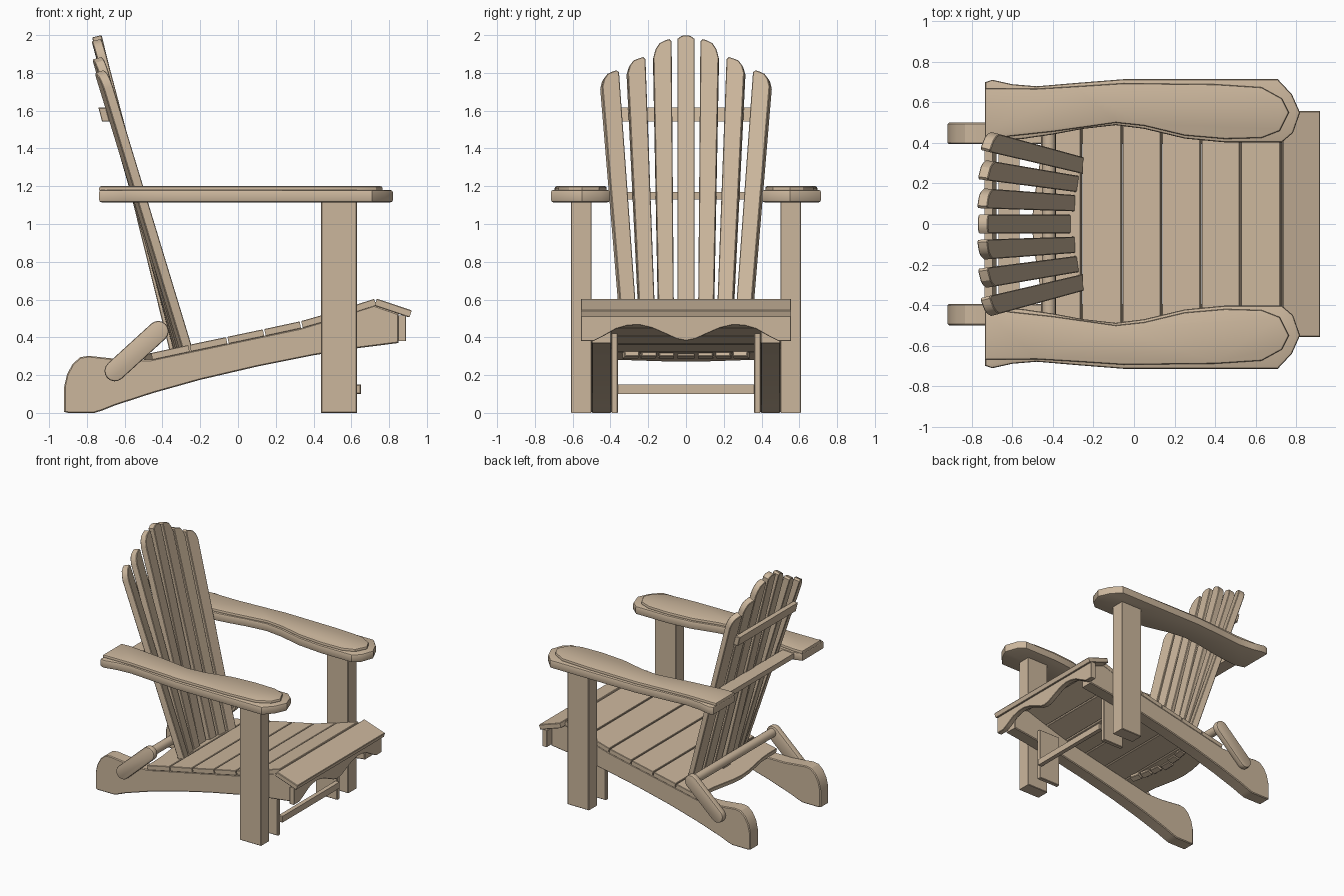
import bpy, bmesh, math
from mathutils import Vector

if "Cube" in bpy.data.objects:
    bpy.data.objects.remove(bpy.data.objects["Cube"])

wood = bpy.data.materials.new("tan wood")
wood.diffuse_color = (0.60, 0.47, 0.335, 1)
wood.use_nodes = True
wood.node_tree.nodes["Principled BSDF"].inputs["Base Color"].default_value = wood.diffuse_color

X, Y, Z = Vector((1, 0, 0)), Vector((0, 1, 0)), Vector((0, 0, 1))
O = Vector((0, 0, 0))


def prism(name, pts, d0, d1, u=X, v=Z, n=Y, origin=O, bevel=0.006, seg=1):
    """Extrude a flat outline (u, v) from d0 to d1 along n, softening the rim."""
    bm = bmesh.new()
    a = [bm.verts.new(origin + u * p + v * q + n * d0) for p, q in pts]
    b = [bm.verts.new(origin + u * p + v * q + n * d1) for p, q in pts]
    caps = [bm.faces.new(a), bm.faces.new(b[::-1])]
    k = len(pts)
    for i in range(k):
        j = (i + 1) % k
        bm.faces.new((a[i], b[i], b[j], a[j]))
    bmesh.ops.recalc_face_normals(bm, faces=bm.faces[:])
    if bevel:
        rim = list({e for f in caps for e in f.edges})
        bmesh.ops.bevel(bm, geom=rim, offset=bevel, segments=seg, affect='EDGES', profile=0.5)
    me = bpy.data.meshes.new(name)
    bm.to_mesh(me)
    bm.free()
    me.materials.append(wood)
    ob = bpy.data.objects.new(name, me)
    bpy.context.collection.objects.link(ob)
    return ob


def box(name, x0, x1, y0, y1, z0, z1, bevel=0.004):
    return prism(name, [(x0, z0), (x1, z0), (x1, z1), (x0, z1)], y0, y1, bevel=bevel)


def capsule(p, q, r, steps=8):
    """Outline of a bar with round ends."""
    ang = math.atan2(q[1] - p[1], q[0] - p[0])
    out = []
    for c, start in ((q, ang - math.pi / 2), (p, ang + math.pi / 2)):
        for i in range(steps + 1):
            t = start + math.pi * i / steps
            out.append((c[0] + r * math.cos(t), c[1] + r * math.sin(t)))
    return out


# side rails with rounded back feet
rail = [(-0.92, 0.005), (-0.92, 0.14), (-0.905, 0.205), (-0.875, 0.26), (-0.835, 0.295), (-0.79, 0.302),
        (-0.70, 0.292), (-0.60, 0.282), (-0.46, 0.282), (-0.06, 0.366), (0.33, 0.448), (0.52, 0.505),
        (0.72, 0.57), (0.85, 0.525), (0.85, 0.37), (0.63, 0.342), (0.40, 0.305), (0.10, 0.245),
        (-0.20, 0.175), (-0.45, 0.105), (-0.65, 0.04), (-0.72, 0.012), (-0.76, 0.0), (-0.90, 0.0)]

# armrest plan: lower board and raised top layer
arm = [(-0.735, 0.70), (-0.735, 0.435), (-0.66, 0.412), (-0.55, 0.42), (-0.40, 0.442), (-0.25, 0.47),
       (-0.09, 0.488), (0.05, 0.47), (0.25, 0.422), (0.45, 0.403), (0.73, 0.403), (0.785, 0.45),
       (0.82, 0.55), (0.78, 0.64), (0.71, 0.715), (-0.05, 0.715), (-0.28, 0.697), (-0.48, 0.68),
       (-0.60, 0.69), (-0.70, 0.712)]
arm_top = [(-0.735, 0.67), (-0.735, 0.432), (-0.66, 0.428), (-0.40, 0.456), (-0.09, 0.50), (0.05, 0.485),
           (0.25, 0.437), (0.45, 0.42), (0.63, 0.425), (0.72, 0.46), (0.765, 0.55), (0.73, 0.62),
           (0.63, 0.675), (0.40, 0.69), (-0.05, 0.695), (-0.28, 0.68), (-0.48, 0.668)]

for s, side in ((-1, "right"), (1, "left")):
    n = Y * s
    prism(side + "_side_rail", rail, 0.395, 0.50, n=n)
    box(side + "_front_post", 0.44, 0.63, *sorted((s * 0.50, s * 0.61)), 0, 1.12)
    box(side + "_inner_leg", 0.44, 0.63, *sorted((s * 0.36, s * 0.395)), 0, 0.42)
    prism(side + "_armrest", arm, 1.115, 1.18, v=n, n=Z, bevel=0.012, seg=2)
    prism(side + "_armrest_top", arm_top, 1.17, 1.2, v=n, n=Z, bevel=0.01, seg=2)
    prism(side + "_link_bar", capsule((-0.652, 0.222), (-0.422, 0.432), 0.055), 0.495, 0.545,
          n=n, bevel=0.01, seg=2)

# round rod between the links, low rail between the legs
prism("link_rod", capsule((-0.42, 0.435), (-0.42, 0.436), 0.034), -0.50, 0.50, bevel=0)
box("leg_stretcher", 0.615, 0.65, -0.365, 0.365, 0.10, 0.15)

# seat slats following the rail tops
tops = [(-0.26, 0.36), (-0.06, 0.402), (0.135, 0.443), (0.33, 0.485), (0.525, 0.54), (0.725, 0.605)]


def slat_frame(p, q):
    u = Vector((q[0] - p[0], 0, q[1] - p[1]))
    return u.length, u.normalized(), u.normalized().cross(Y)


for i, (p, q) in enumerate(zip(tops, tops[1:])):
    L, u, n = slat_frame(p, q)
    prism(f"seat_slat_{i + 2}", [(0.004, -0.5), (L - 0.004, -0.5), (L - 0.004, 0.5), (0.004, 0.5)],
          -0.038, 0, u=u, v=Y, n=n, origin=Vector((p[0], 0, p[1])), bevel=0.003)

# rear seat slat with a bowed back edge
L, u, n = slat_frame((-0.46, 0.317), tops[0])
bow = [(-0.045 * (0.5 + 0.5 * math.cos(math.pi * y / 0.4)), y) for y in [0.4 - 0.1 * i for i in range(9)]]
prism("seat_slat_1", [(0, -0.5), (L - 0.004, -0.5), (L - 0.004, 0.5), (0, 0.5)] + bow,
      -0.038, 0, u=u, v=Y, n=n, origin=Vector((-0.46, 0, 0.317)), bevel=0.003)

# sloped front seat slat
L, u, n = slat_frame((0.735, 0.605), (0.92, 0.543))
prism("front_seat_slat", [(0, -0.557), (L, -0.557), (L, 0.557), (0, 0.557)], -0.04, 0,
      u=u, v=Y, n=n, origin=Vector((0.735, 0, 0.605)), bevel=0.004)

# scalloped front apron
half = [(0.557, 0.38), (0.49, 0.38), (0.44, 0.405), (0.37, 0.445), (0.31, 0.462), (0.25, 0.466),
        (0.18, 0.45), (0.10, 0.415), (0.05, 0.392)]
apron = [(0.557, 0.515)] + half + [(0, 0.382)] + [(-y, z) for y, z in half[::-1]] + [(-0.557, 0.515)]
prism("front_apron", apron, 0.848, 0.89, u=Y, v=Z, n=X, bevel=0.003)

# fanned back slats: bottom y, bottom x, top y, top x, peak z, drop at outer edge
fan = [(0, -0.302, 0, -0.722, 2.0, 0.012), (0.102, -0.278, 0.125, -0.722, 1.98, 0.10),
       (0.195, -0.262, 0.263, -0.715, 1.885, 0.085), (0.285, -0.238, 0.402, -0.700, 1.815, 0.09)]
for i, (by, bx, ty, tx, tz, drop) in enumerate(fan):
    for s in ((1,) if i == 0 else (1, -1)):
        base = Vector((bx, s * by, 0.30))
        axis = Vector((tx, s * ty, tz)) - base
        L = axis.length
        axis.normalize()
        w = Z.cross(axis).normalized() * -s        # points to the outer side
        if w.y * s < 0:
            w = -w
        back = axis.cross(w)
        if back.x > 0:
            back = -back
        b, t = 0.040, 0.049
        if i == 0:
            b = t = 0.046
            crown = [(t, L - 0.02), (t * 0.5, L - 0.003), (0, L), (-t * 0.5, L - 0.003), (-t, L - 0.02)]
        else:
            crown = [(t, L - drop), (t * 0.75, L - drop * 0.55), (t * 0.3, L - drop * 0.22),
                     (-t * 0.25, L - 0.008), (-t * 0.75, L), (-t, L - 0.012)]
        prism(f"back_slat_{i}_{'left' if s > 0 else 'right'}", [(-b, 0), (b, 0)] + crown, 0, 0.052,
              u=w, v=axis, n=back, origin=base, bevel=0.004)

# upper back brace, tilted with the slats
prism("upper_back_brace", [(-0.74, 0), (-0.70, 0), (-0.70, 0.075), (-0.74, 0.075)], -0.37, 0.37,
      v=Vector((-0.25, 0, 0.97)), origin=Vector((0.02, 0, 1.543)), bevel=0.003)

# lower back brace joining the armrests
box("lower_back_brace", -0.67, -0.565, -0.46, 0.46, 1.13, 1.17, bevel=0.003)

# smooth the curves, keep the corners crisp
for ob in bpy.context.collection.objects:
    ob.select_set(True)
    bpy.context.view_layer.objects.active = ob
bpy.ops.object.shade_smooth_by_angle(angle=math.radians(30))
